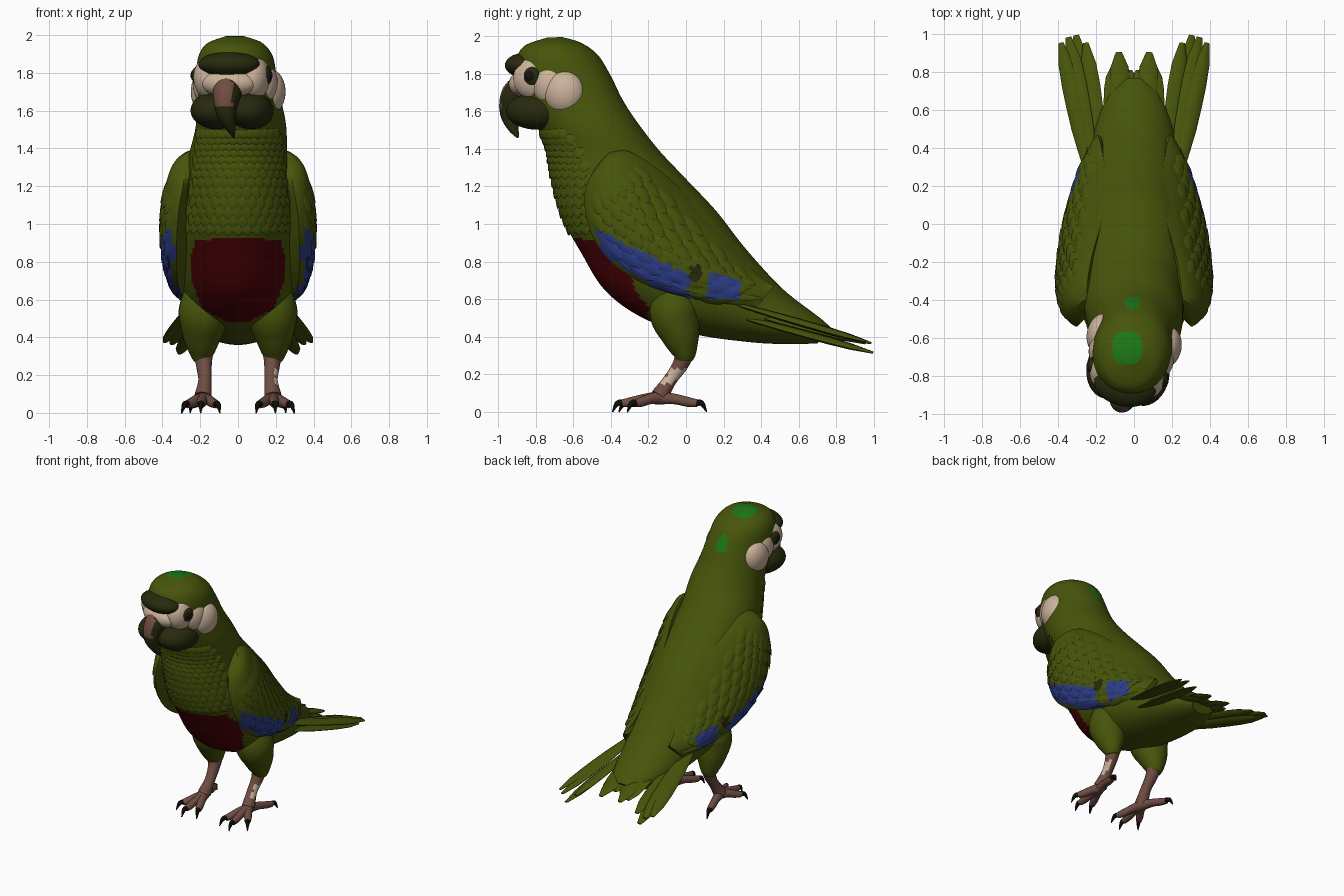
import bpy, bmesh, math
from mathutils import Vector as V, Matrix

if "Cube" in bpy.data.objects:
    bpy.data.objects.remove(bpy.data.objects["Cube"])

def mat(name, r, g, b):
    m = bpy.data.materials.new(name)
    m.diffuse_color = (r, g, b, 1)
    m.use_nodes = True
    m.node_tree.nodes["Principled BSDF"].inputs["Base Color"].default_value = m.diffuse_color
    return m

GREEN = mat("leaf green", .063, .090, .003)
BRIGHT = mat("bright green", .012, .18, .008)
RED = mat("belly red", .072, .0005, .002)
BLUE = mat("wing blue", .026, .048, .25)
CREAM = mat("cream skin", .60, .45, .33)
PINK = mat("brown pink", .16, .075, .056)
DARK = mat("dark olive", .020, .022, .004)
BLACK = mat("eye black", .007, .007, .004)

# ---------- helpers ----------
def spline(table, t):
    """Smooth interpolation through the rows of a table."""
    n = len(table) - 1
    t = min(max(t, 0), n)
    i = min(int(t), n - 1)
    f = t - i
    a, b, c, d = (table[min(max(j, 0), n)] for j in (i - 1, i, i + 1, i + 2))
    return [.5 * (2*q + (r - p)*f + (2*p - 5*q + 4*r - s)*f*f + (3*q - p - 3*r + s)*f**3)
            for p, q, r, s in zip(a, b, c, d)]

def twist(p):
    """Turn the head slightly to one side."""
    k = min(max((p.z - 1.35) / .25, 0), 1)
    k = k * k * (3 - 2 * k)
    q = Matrix.Rotation(-.2 * k, 3, 'Z') @ (p - V((0, -.62, 0)))
    return q + V((0, -.62, 0))

def add_rings(bm, rings):
    rows = [[bm.verts.new(p) for p in r] for r in rings]
    n = len(rows[0])
    for a, b in zip(rows, rows[1:]):
        for i in range(n):
            bm.faces.new((a[i], a[(i + 1) % n], b[(i + 1) % n], b[i]))
    bm.faces.new(rows[0])
    bm.faces.new(rows[-1][::-1])

def add_feather(bm, base, tip, side, width, thick, prof=(.5, .8, 1, 1, .88, .6, .12)):
    base, tip = V(base), V(tip)
    d = (tip - base).normalized()
    n = d.cross(V(side)).normalized()
    w = n.cross(d).normalized()
    add_rings(bm, [[base.lerp(tip, i / 6) + w * width * k * math.cos(a * math.pi / 4)
                    + n * thick * k * math.sin(a * math.pi / 4) for a in range(8)]
                   for i, k in enumerate(prof)])

def add_tube(bm, pts, radii, segs=12, sub=4):
    table = [(*p, r) for p, r in zip(pts, radii)]
    m = (len(pts) - 1) * sub
    rings = []
    for i in range(m + 1):
        x, y, z, r = spline(table, i / sub)
        t = V(spline(table, i / sub + .05)[:3]) - V(spline(table, i / sub - .05)[:3])
        u = t.cross(V((1, 0, 0))).normalized()
        v = t.cross(u).normalized()
        rings.append([V((x, y, z)) + (u * math.cos(a) + v * math.sin(a)) * r
                      for a in (2 * math.pi * k / segs for k in range(segs))])
    add_rings(bm, rings)

def add_ball(bm, c, r):
    bmesh.ops.create_uvsphere(bm, u_segments=32, v_segments=20, radius=1,
                              matrix=Matrix.Translation(c) @ Matrix.Diagonal((*r, 1)))

def finish(name, bm, mats, rule=None, turned=False, angle=40):
    bmesh.ops.recalc_face_normals(bm, faces=bm.faces)
    if turned:
        for v in bm.verts:
            v.co = twist(v.co)
    if rule:
        for f in bm.faces:
            f.material_index = rule(f.calc_center_median())
    me = bpy.data.meshes.new(name)
    bm.to_mesh(me)
    bm.free()
    ob = bpy.data.objects.new(name, me)
    bpy.context.collection.objects.link(ob)
    for m in mats:
        me.materials.append(m)
    bpy.ops.object.select_all(action='DESELECT')
    ob.select_set(True)
    bpy.context.view_layer.objects.active = ob
    bpy.ops.object.shade_smooth_by_angle(angle=math.radians(angle))

# ---------- body and head: front y, z, back y, z, half width ----------
BODY = [(-.74, 1.993, -.66, 1.995, .05), (-.86, 1.95, -.56, 1.965, .145),
        (-.905, 1.88, -.47, 1.90, .195), (-.92, 1.78, -.40, 1.79, .21),
        (-.88, 1.66, -.34, 1.67, .222), (-.80, 1.53, -.27, 1.56, .235),
        (-.74, 1.40, -.15, 1.40, .255), (-.715, 1.25, 0, 1.24, .275),
        (-.655, 1.03, .16, 1.07, .305), (-.56, .85, .30, .89, .31),
        (-.425, .64, .44, .73, .30), (-.21, .49, .52, .65, .275),
        (.06, .41, .58, .60, .24), (.35, .37, .66, .54, .20),
        (.56, .36, .72, .495, .15), (.70, .365, .77, .45, .09)]

def body_pt(t, a, grow=0):
    fy, fz, by, bz, w = spline(BODY, t)
    mid, half = V((0, (fy + by) / 2, (fz + bz) / 2)), V((0, (fy - by) / 2, (fz - bz) / 2))
    return mid + half * math.cos(a) * (1 + grow / half.length) + V(((w + grow) * math.sin(a), 0, 0))

def body_rule(c):
    edge = .25 - .35 * max(0, .72 - c.z) - 1.6 * max(0, .55 - c.z) - .25 * max(0, c.z - .82)
    if .48 < c.z < .92 and c.y < -.1 and abs(c.x) < edge:
        return 1
    crown = ((c.x + .035) / .08) ** 4 + ((c.y + .655) / .085) ** 2 < 1 and c.z > 1.9
    nape = (c.x + .01) ** 2 + (c.y + .41) ** 2 < .04 ** 2 and c.z > 1.76
    return 2 if crown or nape else 0

bm = bmesh.new()
add_rings(bm, [[body_pt(i / 12, 2 * math.pi * k / 120) for k in range(120)] for i in range(181)])
finish("body", bm, [GREEN, RED, BRIGHT], body_rule, True)

# small overlapping feathers on throat and chest
bm = bmesh.new()
for r in range(13):
    t = 5.2 + r * .24
    for k in range(-6, 7):
        a = (k + .5 * (r % 2)) * .17
        add_feather(bm, body_pt(t, a, -.008), body_pt(t + .42, a, .013),
                    body_pt(t, a + .1) - body_pt(t, a - .1), .038, .008)
finish("chest_feathers", bm, [GREEN], None, True)

# ---------- face ----------
bm = bmesh.new()
add_ball(bm, (0, -.86, 1.745), (.15, .085, .075))
for s in (-1, 1):
    add_ball(bm, (s * .125, -.785, 1.775), (.078, .115, .115))
    add_ball(bm, (s * .155, -.69, 1.74), (.072, .10, .11))
    add_ball(bm, (s * .175, -.615, 1.70), (.078, .11, .118))
finish("face_skin", bm, [CREAM], None, True)

bm = bmesh.new()
add_ball(bm, (0, -.855, 1.845), (.165, .112, .068))
finish("forehead_patch", bm, [DARK], None, True)

bm = bmesh.new()
add_ball(bm, (0, -.83, 1.605), (.10, .12, .085))
for s in (-1, 1):
    add_ball(bm, (s * .095, -.78, 1.60), (.125, .165, .098))
finish("lower_beak", bm, [DARK], None, True)

bm = bmesh.new()
add_tube(bm, [(0, -.84, 1.74), (0, -.915, 1.69), (0, -.945, 1.60), (0, -.925, 1.52), (0, -.895, 1.46)],
         [.08, .075, .055, .033, .006], 20, 6)
finish("upper_beak", bm, [PINK, DARK], lambda c: 0 if c.z > 1.625 and c.x < -.03 else 1, True)

for s, side in ((-1, "left"), (1, "right")):
    bm = bmesh.new()
    add_ball(bm, (s * .180, -.785, 1.785), (.036, .05, .053))
    finish(side + "_eye_rim", bm, [DARK], None, True)
    bm = bmesh.new()
    add_ball(bm, (s * .193, -.792, 1.787), (.028, .034, .035))
    finish(side + "_eye", bm, [BLACK], None, True)

# ---------- wings: upper y, z, x, lower y, z, x, bulge ----------
WING = [(-.40, 1.385, .25, -.45, 1.34, .27, .03), (-.30, 1.385, .245, -.53, 1.21, .29, .085),
        (-.16, 1.30, .22, -.535, 1.06, .315, .12), (-.02, 1.18, .18, -.48, .90, .325, .145),
        (.12, 1.03, .16, -.37, .77, .325, .145), (.24, .89, .155, -.2, .67, .315, .13),
        (.34, .77, .16, 0, .61, .29, .10), (.42, .70, .175, .2, .57, .26, .06),
        (.47, .67, .19, .37, .55, .23, .02)]

def wing_pt(t, s, sign, out=1, lift=0):
    uy, uz, ux, ly, lz, lx, b = spline(WING, t)
    x = ux + (lx - ux) * s
    x += b * max(math.sin(math.pi * s), 0) ** .7 + lift if out else -.025
    return V((x * sign, uy + (ly - uy) * s, uz + (lz - uz) * s))

def wing_rule(c):
    outer = abs(c.x) > .34 - .2 * max(0, c.y + .25)
    if outer and -.5 < c.y < .02 and c.z < .735 - .5 * c.y:
        return 1
    if .12 < c.y < .29 and .60 < c.z < .75 - .3 * (c.y - .12):
        return 1
    return 2 if .02 < c.y < .08 and .70 < c.z < .78 else 0

LONG = (.5, .75, .95, 1, 1, .85, .3)
for sg, side in ((-1, "left"), (1, "right")):
    bm = bmesh.new()
    add_rings(bm, [[wing_pt(i / 8, k / 24, sg) for k in range(25)] +
                   [wing_pt(i / 8, k / 8, sg, 0) for k in range(7, 0, -1)] for i in range(65)])
    # covert feathers in staggered rows
    for r in range(10):
        t = 1.5 + r * .52
        for k in range(7):
            s = .15 + (k + .5 * (r % 2)) * .115
            add_feather(bm, wing_pt(t, s, sg, 1, -.008), wing_pt(t + .8, s + .01, sg, 1, .010),
                        wing_pt(t, s + .05, sg) - wing_pt(t, s - .05, sg), .036, .008)
    # flight feathers along the lower edge
    for k in range(5):
        add_feather(bm, wing_pt(3.6 + .55 * k, .93 - .04 * k, sg), wing_pt(6.2 + .42 * k, .99 - .1 * k, sg, 1, .008),
                    (sg * .3, .3, -1), .032, .010)
    finish(side + "_wing", bm, [GREEN, BLUE, DARK], wing_rule)

    # outer tail fan
    bm = bmesh.new()
    for bx, bz, tx, ty, tz, w in ((.17, .54, .255, .955, .365, .05), (.20, .51, .305, .995, .315, .052),
                                  (.22, .57, .345, .985, .365, .052), (.24, .57, .385, .955, .375, .045)):
        add_feather(bm, (sg * bx, .28, bz), (sg * tx, ty, tz), (1, 0, -.25 * sg), w, .017, LONG)
    # middle tail feathers
    for bx, tx, ty, tz in ((.06, .08, .905, .385), (.11, .10, .84, .38), (.03, .025, .81, .40)):
        add_feather(bm, (sg * bx, .45, .54), (sg * tx, ty, tz), (1, 0, 0), .055, .018, LONG)
    finish(side + "_tail_feathers", bm, [GREEN])

    # thigh
    bm = bmesh.new()
    add_tube(bm, [(sg * .17, -.04, .64), (sg * .18, -.06, .53), (sg * .19, -.03, .41),
                  (sg * .19, -.01, .32), (sg * .185, -.01, .275)], [.115, .135, .105, .068, .045], 24, 6)
    finish(side + "_thigh", bm, [GREEN])

    # shin
    bm = bmesh.new()
    add_tube(bm, [(sg * .185, 0, .33), (sg * .18, -.03, .25), (sg * .175, -.085, .17), (sg * .185, -.14, .085)],
             [.055, .042, .036, .047], 14, 5)
    finish(side + "_shin", bm, [PINK, CREAM], lambda c: 1 if .15 < c.z < .23 and c.x > .197 else 0)

    # toes and claws
    toes, claws = bmesh.new(), bmesh.new()
    for ex, ey in ((.115, -.31), (.195, -.34), (.27, -.27), (.24, .06)):
        a, e = V((sg * .185, -.14, .075)), V((sg * ex, ey, .045))
        add_tube(toes, [a, a.lerp(e, .4) + V((0, 0, .005)), a.lerp(e, .75), e], [.036, .028, .026, .021], 10, 4)
        d = (e - a).normalized()
        add_tube(claws, [e - d * .012, e + d * .025 + V((0, 0, .004)), e + d * .052 - V((0, 0, .038))],
                 [.019, .015, .003], 8, 4)
    finish(side + "_toes", toes, [PINK])
    finish(side + "_claws", claws, [BLACK])
